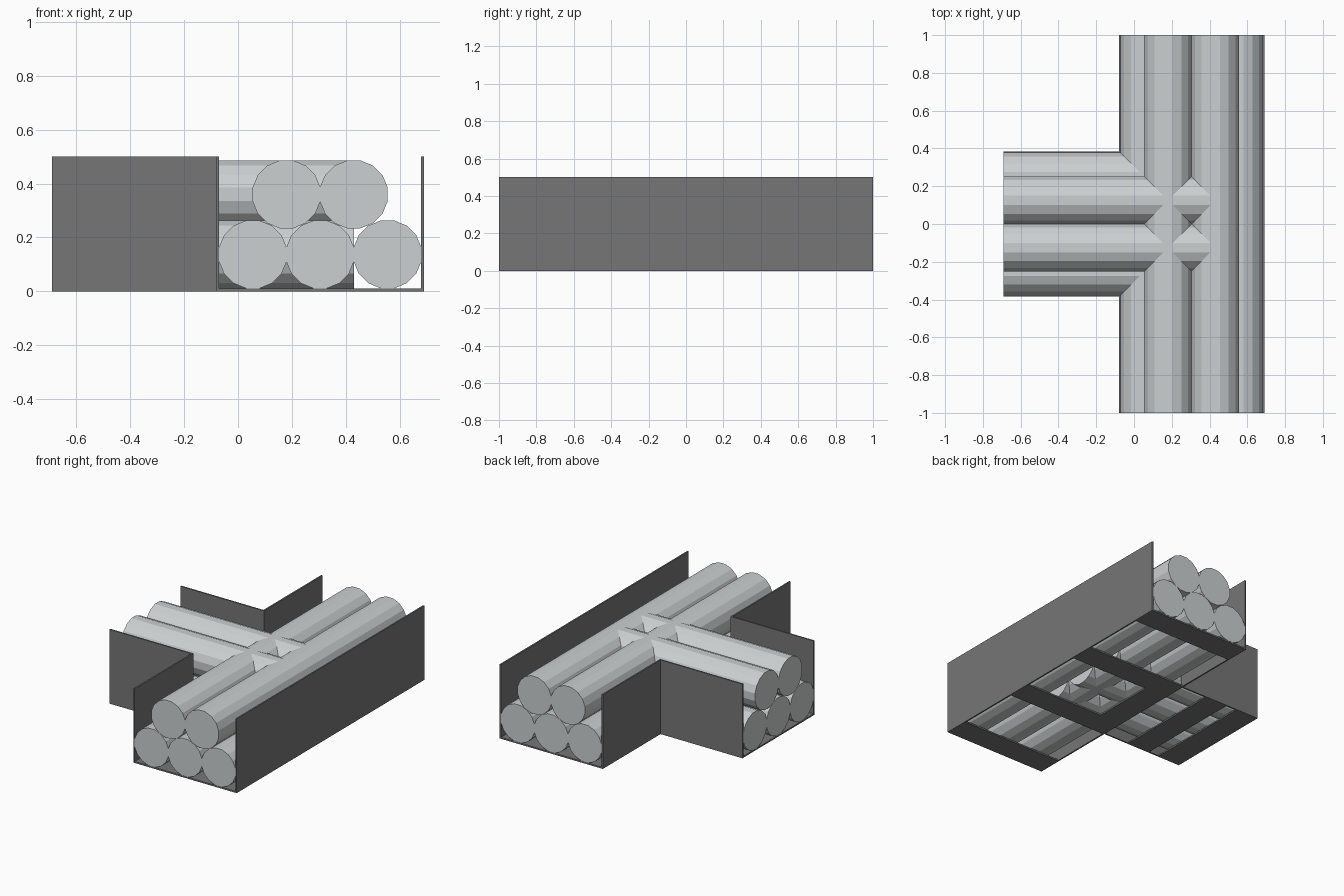
import bpy, math
from mathutils import Matrix

cube = bpy.data.objects.get("Cube")
if cube:
    bpy.data.objects.remove(cube, do_unlink=True)


def material(name, rgb):
    m = bpy.data.materials.new(name)
    m.use_nodes = True
    m.diffuse_color = (*rgb, 1)
    m.node_tree.nodes["Principled BSDF"].inputs["Base Color"].default_value = (*rgb, 1)
    return m


STEEL = material("dark grey steel", (0.18, 0.18, 0.18))
SHEATH = material("light grey sheath", (0.60, 0.63, 0.63))

HEIGHT, T = 0.5, 0.01          # tray height and sheet thickness
LEFT, RIGHT, END = -0.08, 0.69, -0.69
HALF = 0.385                   # half width of the branch
PITCH, RUNG = 0.25, 0.17       # cable spacing and rung width
LOW, HIGH = 0.137, 0.36        # cable layer heights


def box(name, x0, x1, y0, y1, z0, z1):
    bpy.ops.mesh.primitive_cube_add(size=1)
    ob = bpy.context.object
    ob.name = name
    ob.data.transform(Matrix.Translation(((x0 + x1) / 2, (y0 + y1) / 2, (z0 + z1) / 2))
                      @ Matrix.Diagonal((x1 - x0, y1 - y0, z1 - z0, 1)))
    ob.data.materials.append(STEEL)


def cable(name, centre, length, axis):
    bpy.ops.mesh.primitive_cylinder_add(vertices=16, radius=0.1285, depth=length)
    ob = bpy.context.object
    ob.name = name
    # half a facet of twist gives flat tops and sides
    turn = Matrix.Rotation(math.pi / 2, 4, "X" if axis == "y" else "Y")
    ob.data.transform(Matrix.Translation(centre) @ turn
                      @ Matrix.Rotation(math.pi / 16, 4, "Z"))
    ob.data.materials.append(SHEATH)


# Tray walls
box("long_wall", RIGHT - T, RIGHT, -1, 1, 0, HEIGHT)
for side, name in ((-1, "front"), (1, "back")):
    ya, yb = sorted((side * (HALF - T), side))
    box(name + "_short_wall", LEFT, LEFT + T, ya, yb, 0, HEIGHT)
    ya, yb = sorted((side * (HALF - T), side * HALF))
    box(name + "_branch_wall", END, LEFT, ya, yb, 0, HEIGHT)

# Floor rungs of the main run
for i in range(4):
    y = -1 + i * (2 - RUNG) / 3
    box("main_rung", LEFT, RIGHT, y, y + RUNG, 0, T)

# Floor rungs of the branch, the last one inside the junction
for x in (END, -0.44):
    box("branch_rung", x, x + RUNG, -HALF, HALF, 0, T)
box("junction_rung", LEFT, LEFT + RUNG, -0.22, 0.22, 0, T)

# Stacked cables: three below, two above, in both runs
INNER = 0.43
for z, offsets in ((LOW, (-1, 0, 1)), (HIGH, (-0.5, 0.5))):
    for k in offsets:
        cable("main_cable", (0.305 + k * PITCH, 0, z), 2, "y")
        cable("branch_cable", ((END + INNER) / 2, k * PITCH, z), INNER - END, "x")
